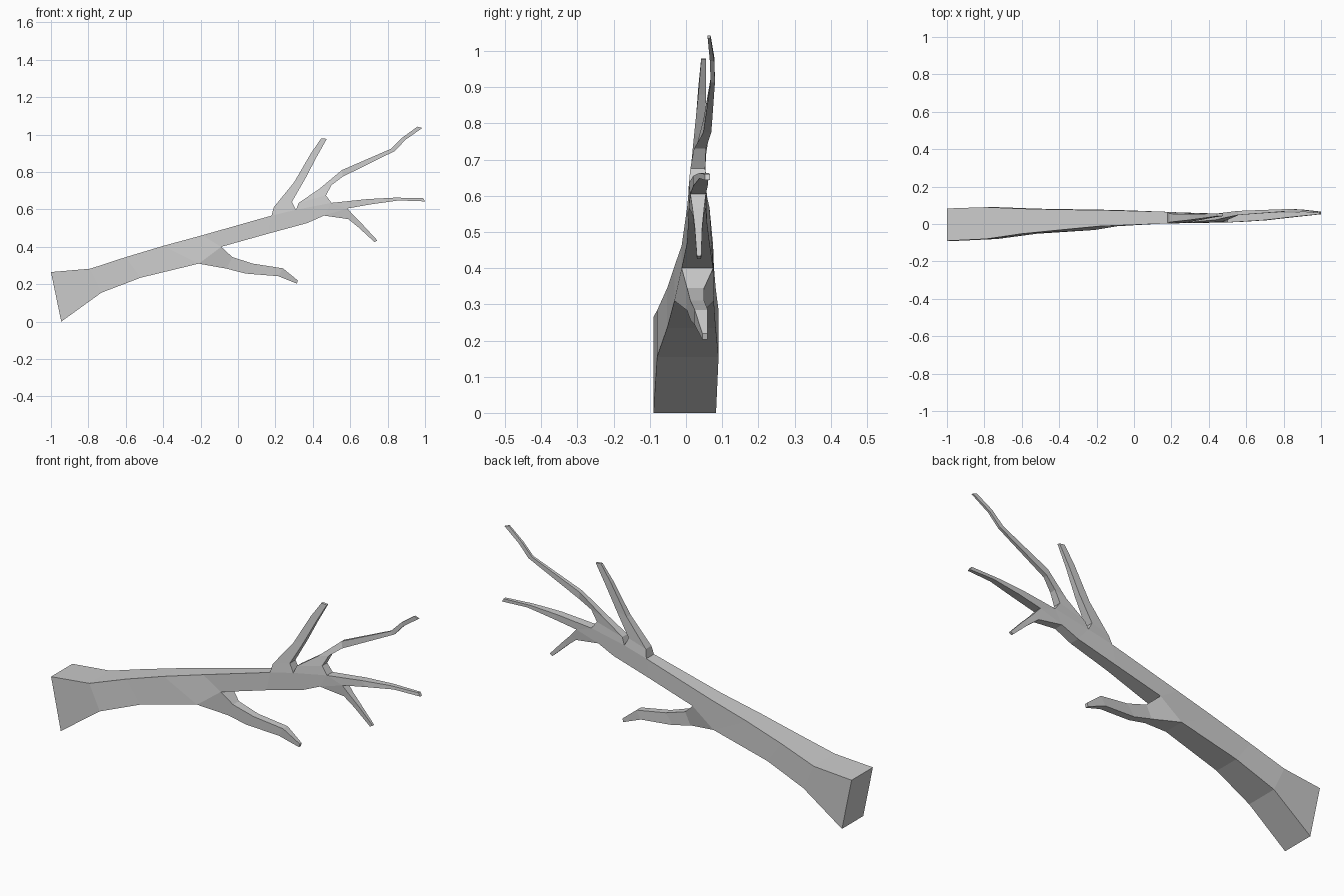
import bpy, bmesh
from collections import Counter

# Each limb is a chain of sections: (upper x, z, lower x, z, front y, back y).
# A limb starts on an edge of an earlier limb, so the points are shared there.
trunk = [
    (-1.00, .265, -.945, .00, -.09, .083),
    (-.79, .283, -.73, .155, -.08, .09),
    (-.60, .345, -.52, .235, -.052, .082),
    (-.40, .405, -.21, .31, -.032, .077),
    (-.19, .462, -.09, .40, -.012, .075),
    (.18, .567, .16, .47, .003, .065),
    (.31, .598, .37, .527, .006, .058),
    (.50, .635, .46, .567, .008, .055),
    (.50, .635, .585, .605, .012, .055),
]
low_limb = [
    (-.09, .40, -.21, .31, 0, .05),
    (-.03, .345, -.06, .283, .003, .05),
    (.08, .31, .04, .257, .012, .05),
    (.24, .285, .215, .243, .024, .06),
    (.32, .22, .315, .203, .045, .06),
]
upright_twig = [
    (.18, .567, .31, .598, 0, .05),
    (.19, .61, .288, .64, .01, .055),
    (.30, .745, .36, .765, .022, .053),
    (.39, .90, .42, .88, .034, .055),
    (.445, .98, .475, .977, .042, .055),
]
long_twig = [
    (.31, .598, .50, .635, 0, .05),
    (.325, .635, .47, .675, .012, .053),
    (.435, .71, .50, .73, .022, .055),
    (.555, .81, .56, .775, .048, .07),
    (.82, .925, .84, .913, .068, .08),
    (.88, .985, .895, .972, .066, .078),
    (.96, 1.043, .985, 1.035, .06, .068),
]
end_twig = [
    (.50, .635, .585, .605, 0, .05),
    (.69, .655, .71, .627, .02, .06),
    (.84, .663, .86, .648, .037, .062),
    (.99, .66, 1.00, .643, .052, .067),
]
drooping_twig = [
    (.585, .605, .46, .567, 0, .05),
    (.62, .565, .59, .548, .018, .05),
    (.67, .515, .645, .503, .024, .045),
    (.745, .434, .73, .425, .03, .042),
]

bm = bmesh.new()
points = {}          # (x, z) -> front vertex, back vertex
edges = Counter()    # outline edges


def point(x, z, y0, y1):
    if (x, z) not in points:
        points[x, z] = bm.verts.new((x, y0, z)), bm.verts.new((x, y1, z))
    return x, z


def add_limb(sections):
    rows = [(point(a, b, f, k), point(c, d, f, k)) for a, b, c, d, f, k in sections]
    for (u0, l0), (u1, l1) in zip(rows, rows[1:]):
        loop = list(dict.fromkeys((u0, l0, l1, u1)))
        bm.faces.new([points[p][0] for p in loop])
        bm.faces.new([points[p][1] for p in reversed(loop)])
        for p, q in zip(loop, loop[1:] + loop[:1]):
            edges[frozenset((p, q))] += 1


for limb in (trunk, low_limb, upright_twig, long_twig, end_twig, drooping_twig):
    add_limb(limb)

# Bark sides and cut ends along the open outline
for edge, uses in edges.items():
    if uses == 1:
        p, q = edge
        bm.faces.new((points[p][0], points[q][0], points[q][1], points[p][1]))

bmesh.ops.recalc_face_normals(bm, faces=bm.faces[:])
mesh = bpy.data.meshes.new("tree_branch")
bm.to_mesh(mesh)
bm.free()
bpy.context.collection.objects.link(bpy.data.objects.new("tree_branch", mesh))
